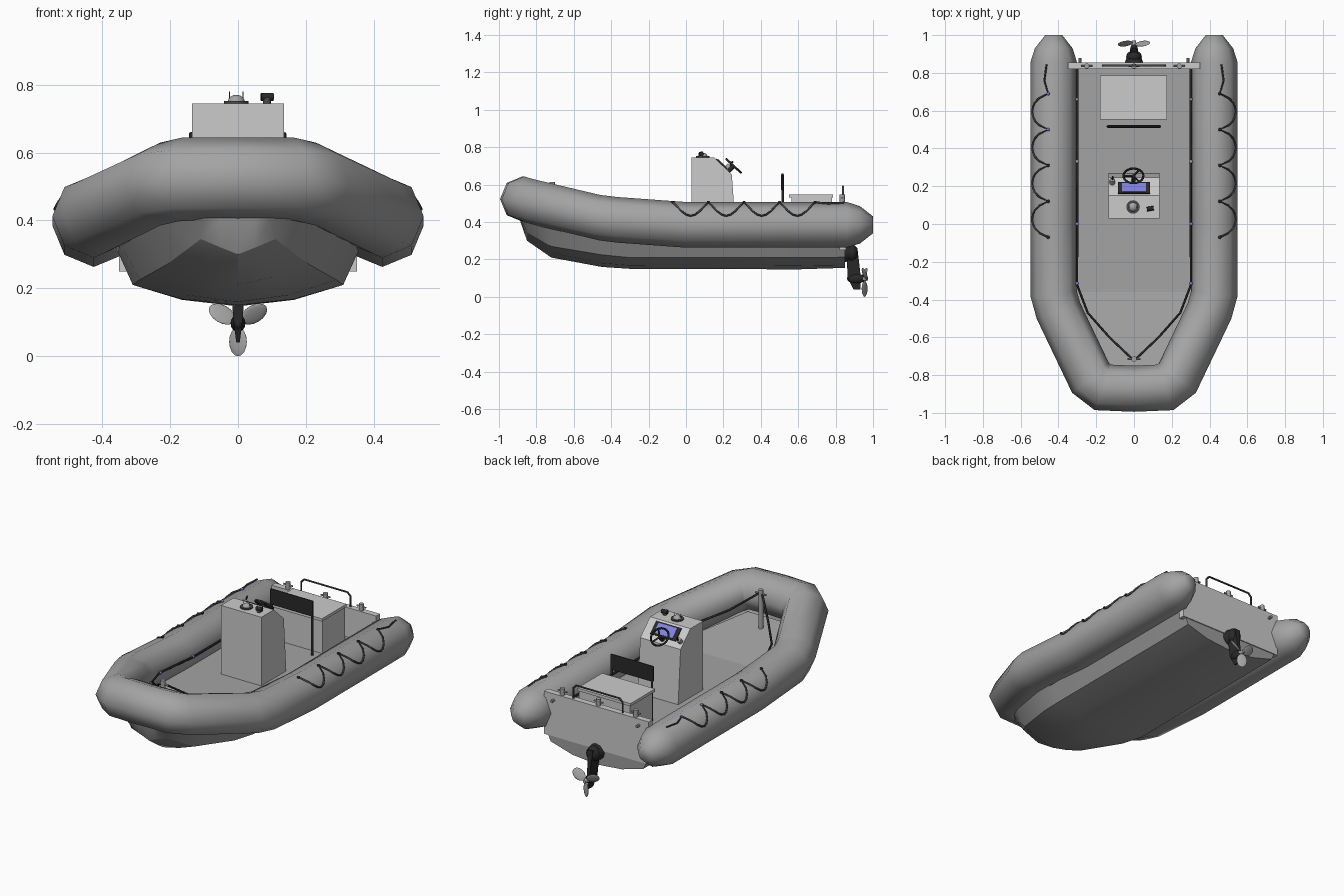
import bpy, bmesh, math
from mathutils import Vector, Matrix

if "Cube" in bpy.data.objects:
    bpy.data.objects.remove(bpy.data.objects["Cube"])

def mat(name, r, g, b):
    m = bpy.data.materials.new(name)
    m.diffuse_color = (r, g, b, 1)
    m.use_nodes = True
    m.node_tree.nodes["Principled BSDF"].inputs["Base Color"].default_value = m.diffuse_color
    return m

TUBE = mat("tube grey", .37, .37, .37)
HULL = mat("hull grey", .33, .33, .33)
LIGHT = mat("light grey", .60, .60, .60)
METAL = mat("metal grey", .38, .38, .38)
DARK = mat("rope grey", .07, .07, .07)
BLACK = mat("black", .022, .022, .022)
BLUE = mat("blue", .22, .22, .75)

def add(name, bm, m, smooth=None):
    bmesh.ops.recalc_face_normals(bm, faces=bm.faces)
    me = bpy.data.meshes.new(name)
    bm.to_mesh(me); bm.free()
    ob = bpy.data.objects.new(name, me)
    bpy.context.collection.objects.link(ob)
    me.materials.append(m)
    if smooth:
        bpy.ops.object.select_all(action='DESELECT')
        ob.select_set(True)
        bpy.context.view_layer.objects.active = ob
        bpy.ops.object.shade_smooth_by_angle(angle=math.radians(smooth))
    return ob

def box(name, lo, hi, m):
    bm = bmesh.new()
    bmesh.ops.create_cube(bm, size=1)
    for v in bm.verts:
        v.co = Vector([(lo[i] + hi[i]) / 2 + v.co[i] * (hi[i] - lo[i]) for i in range(3)])
    return add(name, bm, m)

def cyl(name, a, b, r, m, r2=None, n=12):
    a, b = Vector(a), Vector(b)
    d = b - a
    bm = bmesh.new()
    bmesh.ops.create_cone(bm, cap_ends=True, segments=n, radius1=r, radius2=r if r2 is None else r2, depth=d.length,
                          matrix=Matrix.Translation((a + b) / 2) @ d.to_track_quat('Z', 'Y').to_matrix().to_4x4())
    return add(name, bm, m, 40)

def ball(name, c, s, m, rot=Matrix(), n=12):
    bm = bmesh.new()
    bmesh.ops.create_uvsphere(bm, u_segments=n, v_segments=8, radius=1,
                              matrix=Matrix.Translation(c) @ rot @ Matrix.Diagonal((*s, 1)))
    return add(name, bm, m, 60)

def rope(name, pts, r, m, cyclic=False):
    cu = bpy.data.curves.new(name, 'CURVE')
    cu.dimensions = '3D'
    cu.bevel_depth, cu.bevel_resolution, cu.use_fill_caps = r, 1, True
    sp = cu.splines.new('POLY')
    sp.points.add(len(pts) - 1)
    for p, q in zip(sp.points, pts):
        p.co = (*q, 1)
    sp.use_cyclic_u = cyclic
    tmp = bpy.data.objects.new(name, cu)
    bpy.context.collection.objects.link(tmp)
    bm = bmesh.new()
    me = bpy.data.meshes.new_from_object(tmp.evaluated_get(bpy.context.evaluated_depsgraph_get()))
    bm.from_mesh(me)
    bpy.data.objects.remove(tmp)
    return add(name, bm, m, 60)

def loft(name, rings, m, closed=True, caps=True, smooth=None):
    bm = bmesh.new()
    vs = [[bm.verts.new(p) for p in ring] for ring in rings]
    n = len(rings[0])
    for a, b in zip(vs, vs[1:]):
        for i in range(n if closed else n - 1):
            j = (i + 1) % n
            bm.faces.new((a[i], a[j], b[j], b[i]))
    if caps:
        bm.faces.new(vs[0]); bm.faces.new(vs[-1])
    return add(name, bm, m, smooth)

# inflatable collar: octagonal section swept round a U path with tapered ends
R = .122
half = [(.425, 1.0, .385, .045), (.425, .93, .385, .1), (.425, .86, .385, R), (.425, 0, .385, R),
        (.425, -.37, .412, R), (.40, -.46, .423, R), (.23, -.815, .507, R), (.165, -.865, .522, R)]
path = half + [(0, -.872, .523, R)] + [(-x, y, z, r) for x, y, z, r in reversed(half)]
rings = []
for i, (x, y, z, r) in enumerate(path):
    c = Vector((x, y, 0))
    d1 = (c - Vector((*path[i - 1][:2], 0))).normalized() if i else Vector((0, -1, 0))
    d2 = (Vector((*path[i + 1][:2], 0)) - c).normalized() if i < len(path) - 1 else Vector((0, 1, 0))
    t = (d1 + d2).normalized()
    side = Vector((-t.y, t.x, 0)) / max(.7, t.dot(d1))
    rings.append([Vector((x, y, z)) + side * r * math.cos(k * math.pi / 4) + Vector((0, 0, r * math.sin(k * math.pi / 4)))
                  for k in range(8)])
loft("inflatable_tube", rings, TUBE, smooth=60)

# V hull: stations of keel, mid, chine and side
stations = [(.85, .155, (.165, .17), (.31, .212), (.355, .31)), (.6, .147, (.165, .166), (.31, .21), (.355, .31)),
            (-.3, .15, (.165, .168), (.31, .21), (.355, .31)), (-.45, .16, (.15, .18), (.29, .225), (.345, .33)),
            (-.72, .21, (.11, .235), (.21, .27), (.27, .39)), (-.85, .30, (.05, .32), (.11, .345), (.19, .42)),
            (-.885, .40, (.05, .405), (.1, .41), (.17, .425))]
hull = []
for y, k, a, b, c in stations:
    right = [(x, y, z) for x, z in (a, b, c)]
    hull.append([(-x, yy, z) for x, yy, z in reversed(right)] + [(0, y, k)] + right)
loft("hull", hull, HULL, closed=False, smooth=25)

# deck, rising towards the bow
loft("deck", [[(-w, y, z), (w, y, z), (w, y, z - .012), (-w, y, z - .012)]
              for w, y, z in ((.35, .84, .33), (.35, -.36, .33), (.16, -.82, .40))], TUBE)

# transom
box("transom", (-.35, .82, .25), (.35, .856, .508), LIGHT)
for x in (-.25, 0, .24):
    cyl("transom_post", (x, .836, .505), (x, .836, .548), .014, METAL)
    cyl("transom_post_pin", (x - .03, .836, .53), (x + .03, .836, .53), .005, METAL, n=8)
rope("stern_rail", [(-.165, .84, .505), (-.165, .84, .57), (-.145, .84, .59), (.145, .84, .59),
                    (.165, .84, .57), (.165, .84, .505)], .006, DARK)
for s in (-1, 1):
    cyl("transom_eye", (s * .285, .85, .47), (s * .285, .88, .47), .008, METAL, n=8)

# steering console with sloped dash
prof = [(.03, .33), (.03, .745), (.15, .745), (.245, .655), (.268, .33)]
loft("console", [[(x, y, z) for y, z in prof] for x in (-.135, .135)], LIGHT)

def dash(name, x0, x1, t0, t1, h, m):
    nrm = Vector((0, .09, .095)).normalized()
    def p(x, t):
        return Vector((x, .15 + .095 * t, .745 - .09 * t))
    base = [p(x0, t0), p(x1, t0), p(x1, t1), p(x0, t1)]
    loft(name, [base, [q + nrm * h for q in base]], m)
dash("screen_bezel", -.085, .085, .1, .72, .006, BLACK)
dash("screen", -.063, .063, .17, .65, .009, BLUE)

# steering wheel
wc, tilt = Vector((-.003, .255, .70)), Matrix.Rotation(math.radians(-43), 4, 'X')
rim = [wc + tilt @ Vector((.053 * math.cos(a), .053 * math.sin(a), 0)) for a in [k * math.pi / 10 for k in range(20)]]
rope("steering_wheel", rim, .006, BLACK, True)
for k in (3, 10, 17):
    rope("wheel_spoke", [wc, rim[k]], .005, BLACK)
cyl("wheel_column", wc, wc + tilt @ Vector((0, 0, -.05)), .011, BLACK)
cyl("throttle_base", (-.115, .215, .685), (-.115, .235, .705), .014, METAL)
cyl("throttle_lever", (-.115, .23, .69), (-.112, .25, .725), .005, BLACK, n=8)

# compass and lamp on the console top
cyl("compass_base", (-.005, .09, .744), (-.005, .09, .752), .036, DARK, n=16)
ball("compass_dome", (-.005, .09, .75), (.025, .025, .02), METAL)
for x in (-.025, .015):
    cyl("compass_guard", (x, .09, .745), (x, .09, .78), .002, DARK, n=6)
cyl("lamp_stalk", (.085, .08, .744), (.085, .08, .76), .012, DARK)
cyl("lamp", (.068, .078, .764), (.104, .084, .764), .012, BLACK)

# seat and backrest
box("seat_box", (-.17, .565, .33), (.168, .78, .53), LIGHT)
box("seat_cushion", (-.18, .552, .53), (.175, .787, .547), LIGHT)
br = box("backrest", (-.145, .509, .565), (.143, .523, .66), BLACK)
bv = br.modifiers.new("round", 'BEVEL')
bv.width, bv.segments = .006, 2
for s in (-1, 1):
    cyl("backrest_post", (s * .135, .517, .33), (s * .135, .517, .6), .006, DARK, n=8)

# bow post
cyl("bow_post", (0, -.715, .37), (0, -.715, .615), .014, METAL)
cyl("bow_post_pin", (-.035, -.715, .59), (.035, -.715, .59), .006, METAL, n=8)

# ropes on both sides: inner safety line, outer scalloped grab line, fixings
def on_tube(s, y, deg):
    a = math.radians(deg)
    return (s * (.425 + .123 * math.cos(a)), y, .387 + .123 * math.sin(a))
anchors = [-.07, .12, .31, .50, .69]
for s in (-1, 1):
    rope("inner_rope", [(s * x, y, z) for x, y, z in
         ((.30, .82, .41), (.30, .66, .405), (.30, .33, .40), (.30, 0, .40), (.302, -.32, .425),
          (.245, -.47, .445), (.13, -.60, .50), (.012, -.712, .59))], .006, BLACK)
    pts = []
    for a, b in zip(anchors, anchors[1:]):
        for k in range(9):
            t = k / 8
            pts.append(on_tube(s, a + (b - a) * t, 76 - 54 * math.sin(math.pi * t) ** .8))
    pts += [on_tube(s, .76, 66), on_tube(s, .845, 72)]
    rope("grab_line", pts, .005, DARK)
    for y in anchors:
        ball("grab_line_fixing", on_tube(s, y, 76), (.009, .009, .007), BLUE if s < 0 and y > .4 else BLACK, n=8)
    for y in (.66, .33, 0, -.315):
        ball("inner_rope_fixing", (s * .301, y, .402 if y > -.1 else .424), (.01, .01, .01),
             BLUE if y < .1 else METAL, n=8)

# stern drive and propeller
cyl("drive_mount", (0, .85, .235), (0, .885, .235), .05, BLACK, .038)
ball("drive_head", (0, .885, .235), (.042, .035, .045), BLACK)
loft("drive_leg", [[(-w, y0, z), (w, y0, z), (w * .6, y1, z), (-w * .6, y1, z)]
                   for w, y0, y1, z in ((.03, .86, .915, .265), (.02, .86, .925, .19), (.013, .865, .935, .10),
                                        (.005, .895, .932, .04))], BLACK)
ball("gear_case", (0, .91, .097), (.022, .05, .026), BLACK)
cyl("propeller_hub", (0, .935, .097), (0, .972, .097), .016, METAL, .01)
for k in (30, 150, 270):
    rot = Matrix.Rotation(math.radians(-k), 4, 'Y')
    c = Vector((0, .955, .097)) + rot @ Vector((.054, 0, 0))
    ball("propeller_blade", c, (.043, .005, .03), METAL, rot @ Matrix.Rotation(math.radians(30), 4, 'X'))
